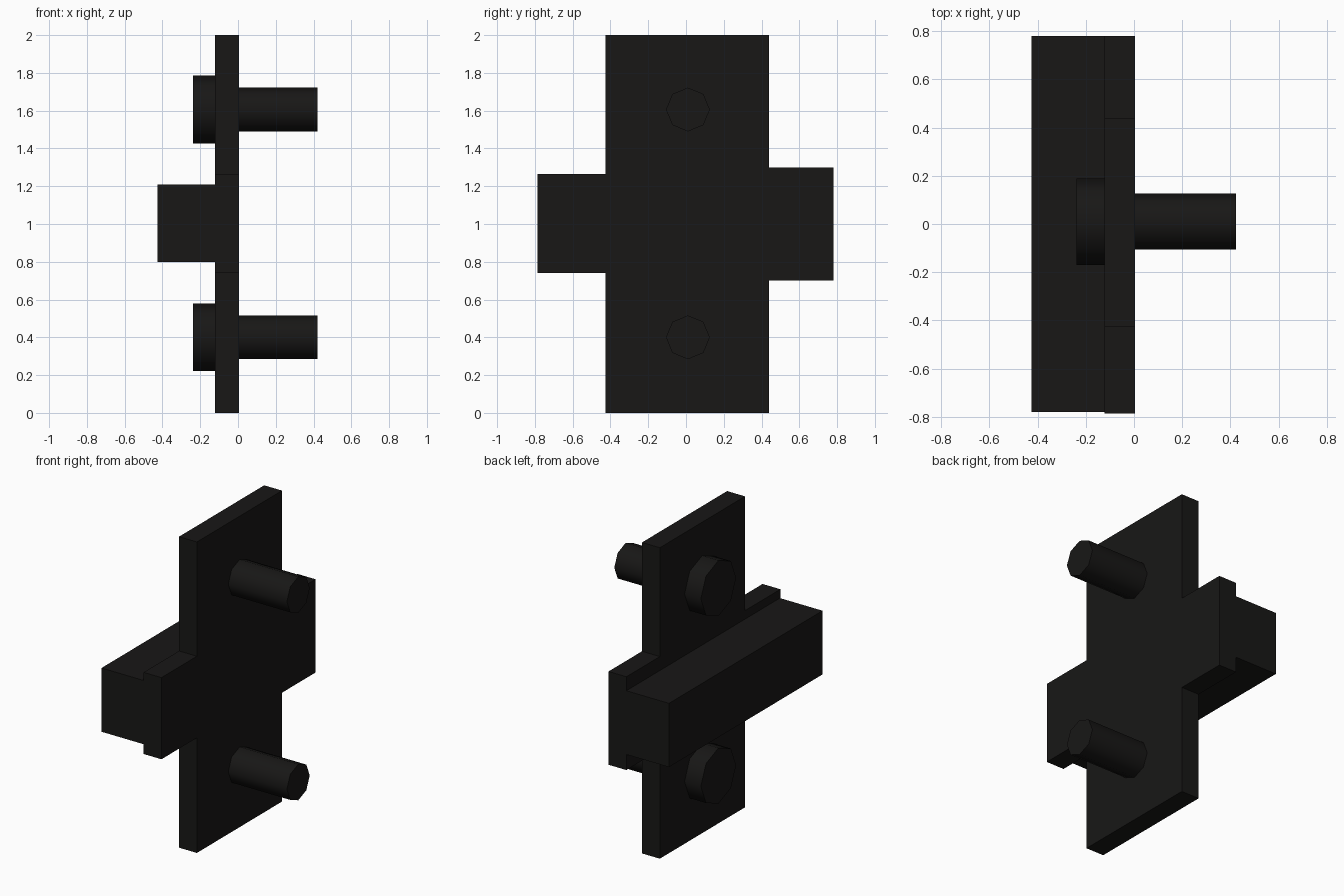
import bpy, bmesh, math
from mathutils import Vector

if "Cube" in bpy.data.objects:
    bpy.data.objects.remove(bpy.data.objects["Cube"])

black = bpy.data.materials.new("black")
black.diffuse_color = (0.009, 0.0085, 0.008, 1)
black.use_nodes = True
black.node_tree.nodes["Principled BSDF"].inputs["Base Color"].default_value = black.diffuse_color


def extrude_x(name, profile, x0, x1):
    """Extrude a closed (y, z) profile from x0 to x1."""
    bm = bmesh.new()
    face = bm.faces.new([bm.verts.new((x0, y, z)) for y, z in profile])
    ext = bmesh.ops.extrude_face_region(bm, geom=[face], use_keep_orig=True)
    moved = [v for v in ext["geom"] if isinstance(v, bmesh.types.BMVert)]
    bmesh.ops.translate(bm, verts=moved, vec=Vector((x1 - x0, 0, 0)))
    bmesh.ops.recalc_face_normals(bm, faces=bm.faces)
    mesh = bpy.data.meshes.new(name)
    bm.to_mesh(mesh)
    bm.free()
    mesh.materials.append(black)
    obj = bpy.data.objects.new(name, mesh)
    bpy.context.collection.objects.link(obj)
    return obj


def octagon(y, z, r):
    return [(y + r * math.cos(i * math.pi / 4), z + r * math.sin(i * math.pi / 4))
            for i in range(8)]


def smooth(obj):
    # round the sides, keep the flat end caps
    for p in obj.data.polygons:
        p.use_smooth = abs(p.normal.x) < 0.5
    bpy.ops.object.select_all(action='DESELECT')
    obj.select_set(True)
    bpy.context.view_layer.objects.active = obj
    bpy.ops.object.shade_smooth_by_angle(angle=math.radians(50))


# Cross-shaped back plate with slightly unequal arms
extrude_x("plate", [(-0.425, 0), (0.44, 0), (0.44, 0.70), (0.78, 0.70),
                    (0.78, 1.30), (0.44, 1.30), (0.44, 2), (-0.425, 2),
                    (-0.425, 1.265), (-0.785, 1.265), (-0.785, 0.74),
                    (-0.425, 0.74)], -0.122, 0.005)

# Thick crossbar
extrude_x("crossbar", [(-0.78, 0.80), (0.78, 0.80), (0.78, 1.21), (-0.78, 1.21)],
          -0.425, -0.122)

# Bolt heads on one side, pegs on the other
for label, z in (("lower", 0.40), ("upper", 1.606)):
    smooth(extrude_x(label + "_bolt_head", octagon(0.01, z, 0.179), -0.238, -0.122))
    smooth(extrude_x(label + "_peg", octagon(0.01, z, 0.116), 0.005, 0.422))
